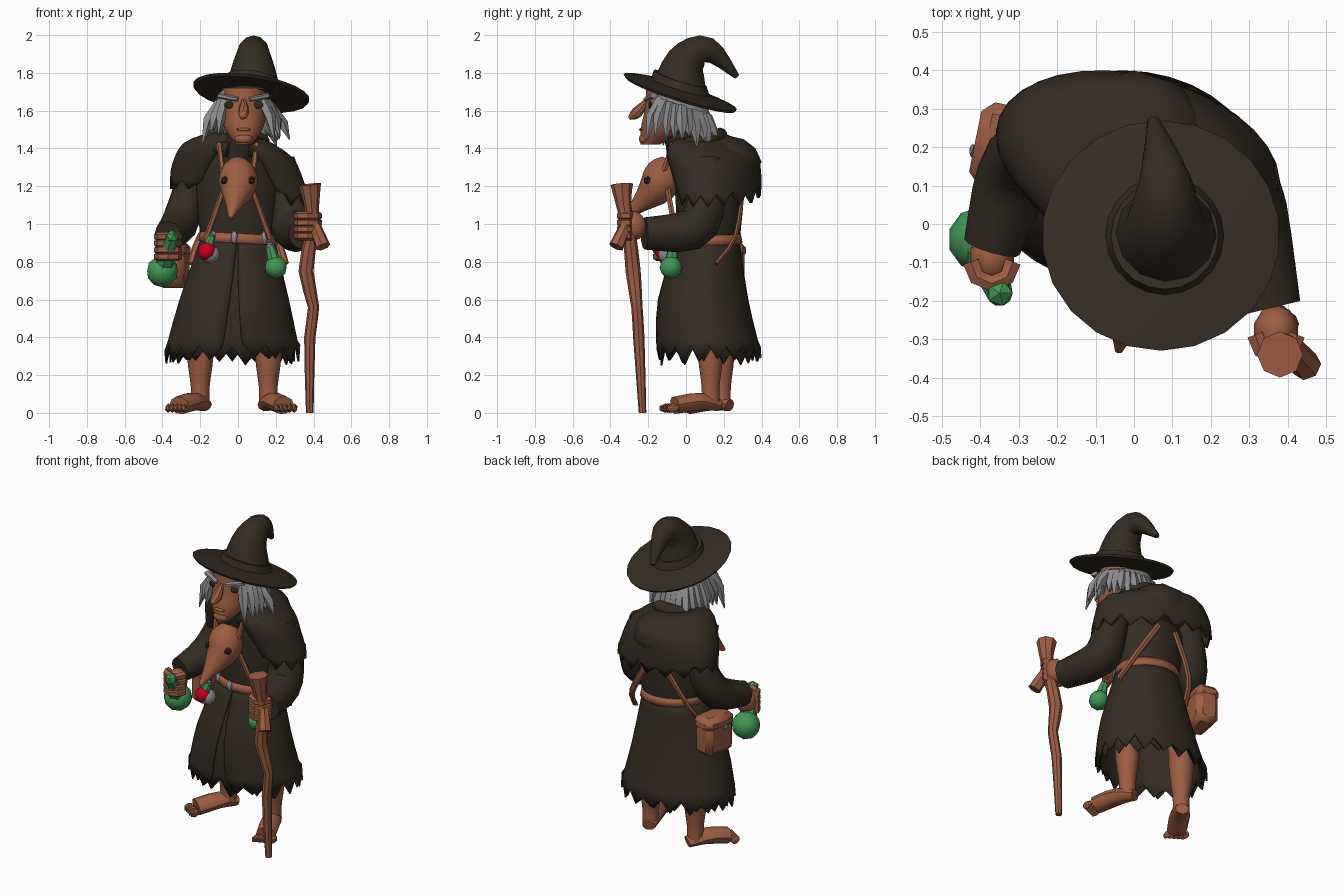
import bpy, bmesh, math, random
from mathutils import Matrix, Vector

random.seed(4)
if "Cube" in bpy.data.objects:
    bpy.data.objects.remove(bpy.data.objects["Cube"])
SIDES = (("right", -1), ("left", 1))


def material(name, red, green, blue):
    colour = (red, green, blue, 1)
    mat = bpy.data.materials.new(name)
    mat.use_nodes = True
    mat.diffuse_color = colour
    mat.node_tree.nodes["Principled BSDF"].inputs["Base Color"].default_value = colour
    return mat


CLOTH = material("dark_cloth", .034, .025, .016)
BROWN = material("warm_brown", .34, .11, .055)
GREY = material("hair_grey", .26, .26, .27)
GREEN = material("potion_green", .055, .31, .09)
RED = material("potion_red", .55, 0, .015)
DARK = material("eye_dark", .03, .02, .01)


def finish(name, bm, mat, thick=0):
    bmesh.ops.recalc_face_normals(bm, faces=bm.faces)
    mesh = bpy.data.meshes.new(name)
    bm.to_mesh(mesh)
    bm.free()
    mesh.materials.append(mat)
    ob = bpy.data.objects.new(name, mesh)
    bpy.context.collection.objects.link(ob)
    if thick:
        mod = ob.modifiers.new("thickness", "SOLIDIFY")
        mod.thickness = thick
    bpy.ops.object.select_all(action="DESELECT")
    ob.select_set(True)
    bpy.context.view_layer.objects.active = ob
    bpy.ops.object.shade_smooth_by_angle(angle=math.radians(40))


def spline(rows, steps):
    """Smoothly fill in rows of numbers between the given ones."""
    rows = [Vector(row) for row in rows]
    last = len(rows) - 1
    filled = []
    for i in range(last):
        before, start, end, after = (rows[min(max(j, 0), last)] for j in range(i - 1, i + 3))
        for k in range(steps):
            t = k / steps
            bend = before * 2 - start * 5 + end * 4 - after
            twist = (start - end) * 3 + after - before
            filled.append(start + ((end - before) * t + bend * t * t + twist * t ** 3) / 2)
    return filled + [rows[last]]


def join_rings(name, rings, mat, closed, caps, thick):
    bm = bmesh.new()
    loops = [[bm.verts.new(point) for point in ring] for ring in rings]
    count = len(loops[0])
    for low, high in zip(loops, loops[1:]):
        for i in range(count if closed else count - 1):
            j = (i + 1) % count
            bm.faces.new((low[i], low[j], high[j], high[i]))
    if caps:
        bm.faces.new(loops[0])
        bm.faces.new(loops[-1])
    finish(name, bm, mat, thick)


def tube(name, path, mat, sides=10, axis="X", steps=3, flat=1):
    """Sweep an oval along points given as x, y, z, radius."""
    rows = spline(path, steps)
    points = [Vector(row[:3]) for row in rows]
    fixed = Vector((axis == "X", 0, axis == "Z"))
    rings = []
    for i, (row, point) in enumerate(zip(rows, points)):
        along = points[min(i + 1, len(points) - 1)] - points[max(i - 1, 0)]
        v = along.cross(fixed).normalized()
        u = v.cross(along).normalized()
        radius = max(row[3], .003)
        turns = [math.tau * k / sides for k in range(sides)]
        rings.append([point + (u * math.cos(a) + v * flat * math.sin(a)) * radius for a in turns])
    join_rings(name, rings, mat, True, True, 0)


def loft(name, rows, mat, sides=20, steps=3, gap=None, jag=0, lean=(0, 0), skew=0, caps=True, thick=0):
    """Stack ovals given as z, centre x, centre y, radius x, radius y; gap opens the front."""
    rows = spline(rows, steps)
    rings = []
    for i, (z, x, y, wide, deep) in enumerate(rows):
        part = i / (len(rows) - 1)
        half = gap[0] + (gap[1] - gap[0]) * part if gap else 0
        ring = []
        for k in range(sides):
            a = half + (math.tau - 2 * half) * k / (sides - 1 if gap else sides)
            dx, dy = wide * math.sin(a), -deep * math.cos(a)
            dz = lean[0] * dx + lean[1] * dy
            if part == 1:
                dz += jag * (-1) ** k * random.uniform(.4, 1.2)
            ring.append((x + dx, y + dy + skew * dx, z + dz))
        rings.append(ring)
    join_rings(name, rings, mat, not gap, caps and not gap, thick)


def blob(name, place, size, mat, detail=2):
    bm = bmesh.new()
    matrix = Matrix.LocRotScale(Vector(place), None, Vector(size))
    bmesh.ops.create_icosphere(bm, subdivisions=detail, radius=1, matrix=matrix)
    finish(name, bm, mat)


def arc(centre, reach, radius, facing, half, rise=0, count=9):
    """Path points around a centre, turned from the front by facing."""
    x, y, z = centre
    turns = [facing + half * (2 * k / (count - 1) - 1) for k in range(count)]
    return [(x + reach * math.sin(a), y - reach * math.cos(a), z - rise * math.cos(a), radius) for a in turns]


def bottle(name, place, radius, mouth, mat, stopper):
    blob(name + "_body", place, (radius, radius, radius), mat)
    tube(name + "_neck", [(*place, radius * .7), (*mouth, radius * .4)], GREEN, sides=7, steps=1)
    blob(name + "_stopper", mouth, [radius * .45] * 3, stopper, detail=1)


def hand(side, x, y, z):
    blob(side + "_palm", (x, y + .01, z), (.06, .07, .08), BROWN)
    for k in range(4):
        knuckle = (x, y, z + (k - 1.5) * .035)
        tube(f"{side}_finger_{k}", arc(knuckle, .055, .024, 0, 1.6, count=5), BROWN, sides=6, axis="Z", steps=1)


# Hat
hat_lean = (-.13, -.31)
loft("hat_brim", [(1.685, .07, -.03, .3, .29), (1.7, .07, -.03, .31, .3), (1.73, .08, -.03, .14, .14)],
     CLOTH, sides=22, steps=1, lean=hat_lean)
loft("hat_band", [(1.71, .08, -.03, .16, .16), (1.77, .08, -.03, .14, .14)], CLOTH, steps=1, lean=hat_lean)
tube("hat_cone", [(.08, -.04, 1.69, .15), (.08, 0, 1.86, .105), (.08, .12, 1.92, .067), (.05, .27, 1.78, .015)],
     CLOTH, sides=12, steps=4)

# Head and face
loft("head", [(1.42, .03, -.19, .04, .05), (1.5, .03, -.13, .1, .11), (1.6, .03, -.09, .12, .13),
              (1.72, .03, -.1, .11, .11)], BROWN, sides=16)
tube("nose", [(.03, -.2, 1.66, .01), (.03, -.26, 1.59, .03), (.02, -.3, 1.56, .01)], BROWN, sides=8)
blob("lips", (.03, -.23, 1.5), (.04, .02, .01), BROWN)
blob("chin", (.03, -.22, 1.45), (.05, .03, .03), BROWN)
for side, s in SIDES:
    x = .03 + s * .07
    blob(side + "_eye", (x, -.19, 1.63), (.035, .01, .02), DARK)
    brow = [(x - s * .04, -.21, 1.66, .012), (x + s * .06, -.17, 1.68, .015)]
    tube(side + "_eyebrow", brow, GREY, sides=6, axis="Z", steps=1, flat=1.5)

# Hair cap and loose locks
loft("hair", [(1.67, .03, -.04, .13, .15), (1.6, .03, -.03, .16, .17), (1.53, .03, -.03, .17, .17)],
     GREY, sides=27, gap=(.75, .95), jag=.04, lean=hat_lean, thick=.01)
for k, root in enumerate(arc((.03, -.03, 1.62), .14, .03, math.pi, 2.4, rise=-.05, count=23)):
    out = Vector((root[0] - .03, root[1] + .03, 0)) * random.uniform(.2, .5)
    middle = Vector(root[:3]) + out - Vector((0, 0, .09))
    tip = middle + out / 2 - Vector((0, 0, random.uniform(.05, .13) - root[1] * .2))
    tube(f"hair_lock_{k}", [root, (*middle, .03), (*tip, .003)], GREY, sides=5, steps=1)

# Torso, neck wrap, cape and hood
loft("torso", [(.88, 0, .12, .19, .16), (1.2, 0, .12, .22, .18), (1.43, 0, .06, .12, .13)], CLOTH)
tube("neck_wrap", [(0, .05, 1.33, .13), (.03, -.05, 1.49, .08)], CLOTH, sides=12)
loft("cape", [(1.47, 0, .07, .14, .14), (1.39, 0, .13, .29, .23), (1.27, 0, .16, .35, .23), (1.17, .01, .17, .37, .22)],
     CLOTH, sides=27, gap=(.2, .65), jag=.035, lean=(-.13, 0), skew=-.17, thick=.015)
tube("collar_roll", arc((0, .05, 1.43), .13, .04, math.pi, 2.8, rise=.04, count=13), CLOTH, axis="Z", steps=1)
blob("hood", (0, .21, 1.33), (.2, .19, .14), CLOTH)

# Ragged skirt, split in front, over an under layer
skirt = [(.94, 0, .12, .19, .16), (.6, -.02, .09, .29, .24), (.31, -.03, .12, .36, .28)]
loft("skirt", skirt, CLOTH, sides=35, gap=(0, .17), jag=.045, thick=.01)
under_skirt = [(z, x, y, wide * .93, deep * .93) for z, x, y, wide, deep in skirt]
loft("under_skirt", under_skirt, CLOTH, sides=30, jag=.05, caps=False, thick=.01)

# Sleeves and hands
tube("right_sleeve", [(-.22, .2, 1.36, .07), (-.26, .2, 1.16, .09), (-.31, .13, 1, .1), (-.37, -.06, .94, .075)],
     CLOTH, sides=12)
tube("left_sleeve", [(.22, .12, 1.34, .08), (.27, .11, 1.12, .1), (.29, .03, .97, .11), (.35, -.22, .95, .085)],
     CLOTH, sides=12)
hand("right", -.37, -.1, .88)
hand("left", .37, -.29, .99)

# Legs, feet and toes
for side, ankle, toe in (("right", (-.2, .19), (-.31, .02)), ("left", (.16, .13), (.24, -.06))):
    ankle, toe = Vector(ankle), Vector(toe)
    forward = (toe - ankle).normalized()
    across = forward.orthogonal()
    tube(side + "_leg", [(*ankle, .5, .08), (*ankle, .3, .07), (*ankle, .14, .05), (*ankle, .05, .05)], BROWN)
    heel = ankle - forward * .05
    tube(side + "_foot", [(*heel, .04, .04), (*ankle.lerp(toe, .3), .06, .06), (*toe, .04, .06)],
         BROWN, flat=.8)
    for k in range(-2, 3):
        place = toe + across * k * .025 + forward * .03
        blob(f"{side}_toe_{k + 3}", (*place, .025), (.02, .04, .025), BROWN, detail=1)

# Gnarled staff with a side stub
tube("staff", [(.38, -.23, 0, .02), (.38, -.25, .4, .03), (.4, -.26, .56, .03), (.36, -.28, .75, .04),
               (.39, -.3, .95, .035), (.39, -.33, 1.1, .04), (.38, -.34, 1.21, .06)], BROWN, sides=8, steps=2)
tube("staff_stub", [(.39, -.3, 1.03, .03), (.45, -.37, .88, .04)], BROWN, sides=7)

# Belt, buckles and bottles
loft("belt", [(.9, 0, .12, .21, .18), (.95, 0, .12, .2, .17)], BROWN, steps=1, lean=(-.05, 0),
     caps=False, thick=.02)
for x in (-.13, -.02, .14):
    blob("buckle", (x, x * x * 3 - .06, .93), (.02, .02, .04), GREY, detail=1)
bottle("held_bottle", (-.4, -.04, .75), .085, (-.35, -.18, .93), GREEN, GREEN)
bottle("green_bottle", (.2, -.08, .77), .06, (.17, -.07, .88), GREEN, GREY)
bottle("red_bottle", (-.165, -.115, .855), .05, (-.14, -.1, .93), RED, GREEN)
blob("red_bottle_holder", (-.145, -.1, .84), (.05, .05, .05), GREY)

# Hanging beaked mask
tube("beaked_mask", [(0, -.08, 1.33, .05), (0, -.11, 1.28, .095), (0, -.15, 1.2, .1), (-.02, -.24, 1.11, .05),
                     (-.04, -.33, 1.03, .01)], BROWN, sides=12)
for side, s in SIDES:
    blob(side + "_mask_eye", (s * .068, -.2, 1.23), (.025, .025, .025), DARK, detail=1)

# Cords, front straps and back straps
for side, s in SIDES:
    tube(side + "_cord", [(s * .1, -.07, 1.43, .015), (s * .08, -.12, 1.27, .015)], BROWN, sides=6)
    tube(side + "_front_strap", [(s * .07, -.1, 1.2, .015), (s * .17, -.05, .92, .017)], BROWN, sides=6)
    tube(side + "_back_strap", [(s * .06, .3, 1.16, .02), (s * .2, .26, .93, .02), (s * .25, .16, .79, .02)],
         BROWN, sides=6, flat=.6)

# Satchel and its flap
for name, height, size in (("satchel", .78, (.14, .21, .24)), ("satchel_flap", .86, (.15, .22, .09))):
    bm = bmesh.new()
    tilt = Matrix.Rotation(-.2, 3, "Z").to_quaternion()
    matrix = Matrix.LocRotScale(Vector((-.34, .2, height)), tilt, Vector(size))
    bmesh.ops.create_cube(bm, size=1, matrix=matrix)
    bmesh.ops.bevel(bm, geom=bm.edges[:], offset=.03, segments=1, affect="EDGES")
    finish(name, bm, BROWN)
blob("satchel_button", (-.42, .19, .83), (.01, .02, .02), GREY, detail=1)
